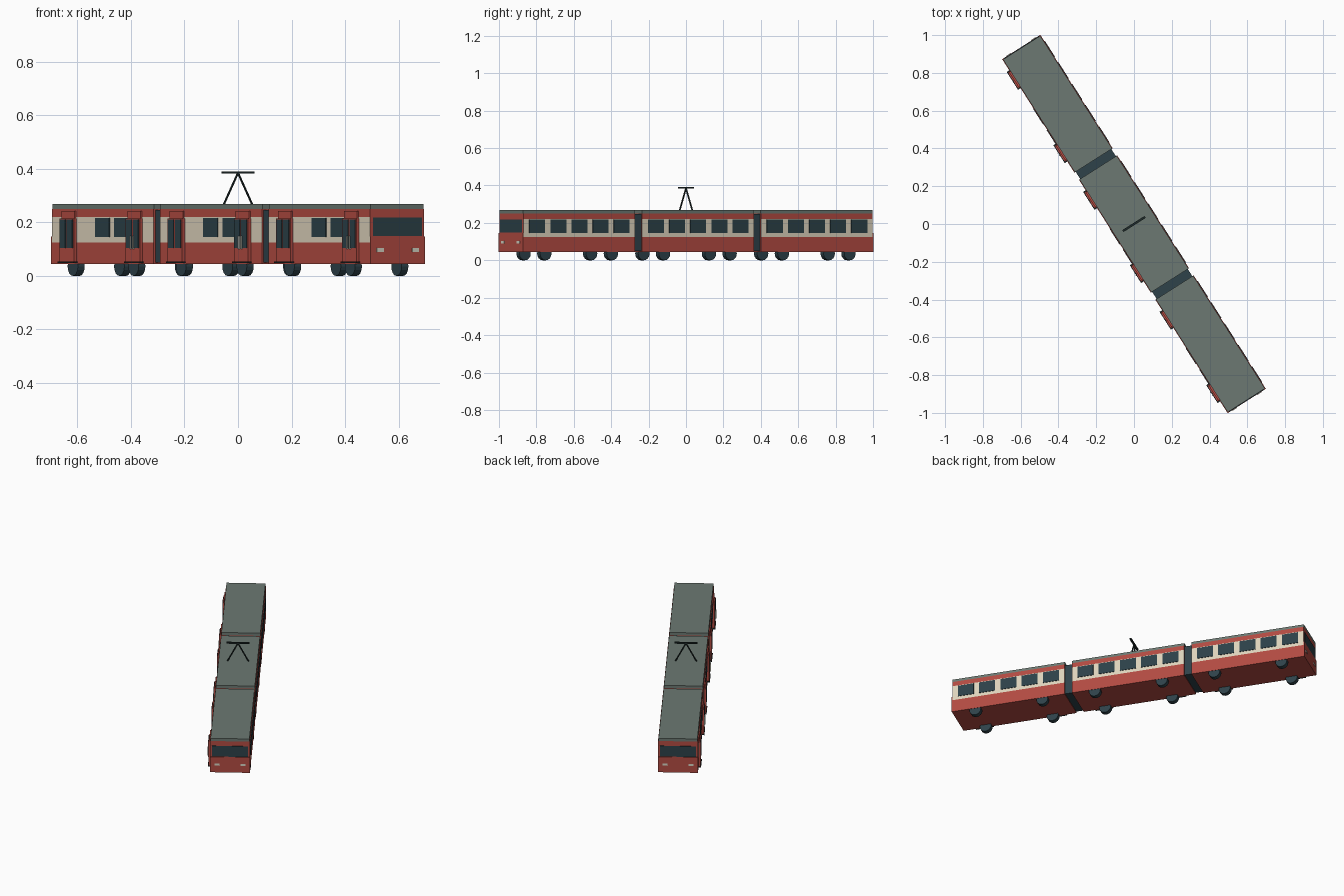
import bpy, bmesh, math
from mathutils import Matrix, Vector

if "Cube" in bpy.data.objects:
    bpy.data.objects.remove(bpy.data.objects["Cube"])

HEADING = math.radians(-57.5)      # whole train stands diagonally
CAR_L, PITCH, HALF_W = 0.708, 0.753, 0.12
Z0, Z_LOW, Z_HIGH, Z_EAVE, Z_TOP = 0.045, 0.124, 0.221, 0.25, 0.268


def srgb(r, g, b):
    f = lambda c: c / 12.92 if c <= 0.04045 else ((c + 0.055) / 1.055) ** 2.4
    return (f(r / 255), f(g / 255), f(b / 255), 1)


def mat(name, *rgb):
    m = bpy.data.materials.new(name)
    m.diffuse_color = srgb(*rgb)
    m.use_nodes = True
    m.node_tree.nodes["Principled BSDF"].inputs["Base Color"].default_value = m.diffuse_color
    return m


RED = mat("red_paint", 178, 75, 66)
CREAM = mat("cream_paint", 222, 211, 188)
GREY = mat("roof_grey", 108, 121, 114)
DARK = mat("dark_glass", 44, 65, 72)
RUBBER = mat("dark_rubber", 46, 66, 74)
BLACK = mat("black_metal", 30, 42, 42)
LAMP = mat("lamp_white", 214, 212, 196)


def finish(bm, name, *mats):
    me = bpy.data.meshes.new(name)
    bm.to_mesh(me)
    bm.free()
    for m in mats:
        me.materials.append(m)
    ob = bpy.data.objects.new(name, me)
    ob.rotation_euler.z = HEADING
    bpy.context.collection.objects.link(ob)
    return ob


def add_box(bm, x0, x1, y0, y1, z0, z1):
    m = Matrix.Translation(((x0 + x1) / 2, (y0 + y1) / 2, (z0 + z1) / 2)) @ \
        Matrix.Diagonal((x1 - x0, y1 - y0, z1 - z0, 1))
    bmesh.ops.create_cube(bm, size=1, matrix=m)


def boxes(name, material, *items):
    bm = bmesh.new()
    for it in items:
        add_box(bm, *it)
    return finish(bm, name, material)


def body(name, cx):
    # shell cut at the band heights, cream band on the long sides only
    bm = bmesh.new()
    add_box(bm, cx - CAR_L / 2, cx + CAR_L / 2, -HALF_W, HALF_W, Z0, Z_EAVE)
    for z in (Z_LOW, Z_HIGH):
        bmesh.ops.bisect_plane(bm, geom=bm.verts[:] + bm.edges[:] + bm.faces[:],
                               plane_co=(0, 0, z), plane_no=(0, 0, 1))
    bm.normal_update()
    for f in bm.faces:
        z = f.calc_center_median().z
        f.material_index = int(abs(f.normal.y) > 0.9 and Z_LOW < z < Z_HIGH)
    finish(bm, name, RED, CREAM)


def wheels(name, cx):
    bm = bmesh.new()
    for dx in (-0.211, 0.211):
        for y in (-0.103, 0.103):
            m = Matrix.Translation((cx + dx, y, 0.036)) @ Matrix.Rotation(math.pi / 2, 4, 'X')
            bmesh.ops.create_cone(bm, cap_ends=True, segments=16, radius1=0.036,
                                  radius2=0.036, depth=0.03, matrix=m)
    finish(bm, name, RUBBER)


def door(name, cx, handles):
    y = -HALF_W
    # leaf, lintel and step
    boxes(name + "_leaf", RED,
          (cx - 0.05, cx + 0.05, y - 0.012, y, 0.052, 0.215),
          (cx - 0.046, cx + 0.046, y - 0.006, y, 0.215, 0.243))
    boxes(name + "_step", BLACK, (cx - 0.056, cx + 0.056, y - 0.016, y, 0.048, 0.053))
    # two panes
    boxes(name + "_glass", DARK, *[(cx + s - 0.019, cx + s + 0.019, y - 0.015, y - 0.011,
                                    0.105, 0.211) for s in (-0.024, 0.024)])
    if handles:
        boxes(name + "_handles", LAMP, *[(cx + s - 0.002, cx + s + 0.002, y - 0.02, y - 0.012,
                                          0.1, 0.15) for s in (-0.009, 0.009)])


def rod(bm, a, b, r):
    a, b = Vector(a), Vector(b)
    m = Matrix.Translation((a + b) / 2) @ (b - a).to_track_quat('Z', 'Y').to_matrix().to_4x4()
    bmesh.ops.create_cone(bm, cap_ends=True, segments=6, radius1=r, radius2=r,
                          depth=(b - a).length, matrix=m)


# three cars
for i, tag in enumerate(("rear", "middle", "front")):
    cx = (i - 1) * PITCH
    h = CAR_L / 2
    body(tag + "_car_body", cx)
    boxes(tag + "_car_roof", GREY, (cx - h, cx + h, -0.117, 0.117, Z_EAVE, Z_TOP))
    wheels(tag + "_car_wheels", cx)
    # full window row on one side, two windows between the doors on the other
    panes = [(cx + k * 0.134 - 0.05, cx + k * 0.134 + 0.05, HALF_W - 0.001, HALF_W + 0.003,
              0.145, 0.217) for k in range(-2, 3)]
    panes += [(cx + k * 0.134 - 0.05, cx + k * 0.134 + 0.05, -HALF_W - 0.003, -HALF_W + 0.001,
               0.145, 0.217) for k in (0, 1)]
    boxes(tag + "_car_windows", DARK, *panes)
    door(tag + "_car_first_door", cx - 0.232, False)
    door(tag + "_car_second_door", cx + 0.228, True)

# folding joints between the cars
for tag, s in (("rear", -1), ("front", 1)):
    c = s * PITCH / 2
    boxes(tag + "_joint", RUBBER, (c - 0.03, c + 0.03, -0.112, 0.112, 0.05, 0.247))

# cab ends: apron, windscreen, lamps
for tag, s in (("rear", -1), ("front", 1)):
    e = PITCH + CAR_L / 2

    def span(a, b):
        return tuple(sorted((s * (e + a), s * (e + b))))

    boxes(tag + "_apron", RED, (*span(-0.002, 0.004), -HALF_W, HALF_W, Z0, 0.147))
    boxes(tag + "_windscreen", DARK, (*span(-0.002, 0.003), -0.108, 0.108, 0.149, 0.219))
    boxes(tag + "_lamps", LAMP, *[(*span(0, 0.007), y - 0.015, y + 0.015, 0.09, 0.104)
                                  for y in (-0.078, 0.078)])

# current collector on the middle car
bm = bmesh.new()
for s in (-1, 1):
    rod(bm, (0, s * 0.064, Z_TOP - 0.003), (0, 0, 0.385), 0.0045)
add_box(bm, -0.006, 0.006, -0.07, 0.07, 0.383, 0.391)
finish(bm, "current_collector", BLACK)
